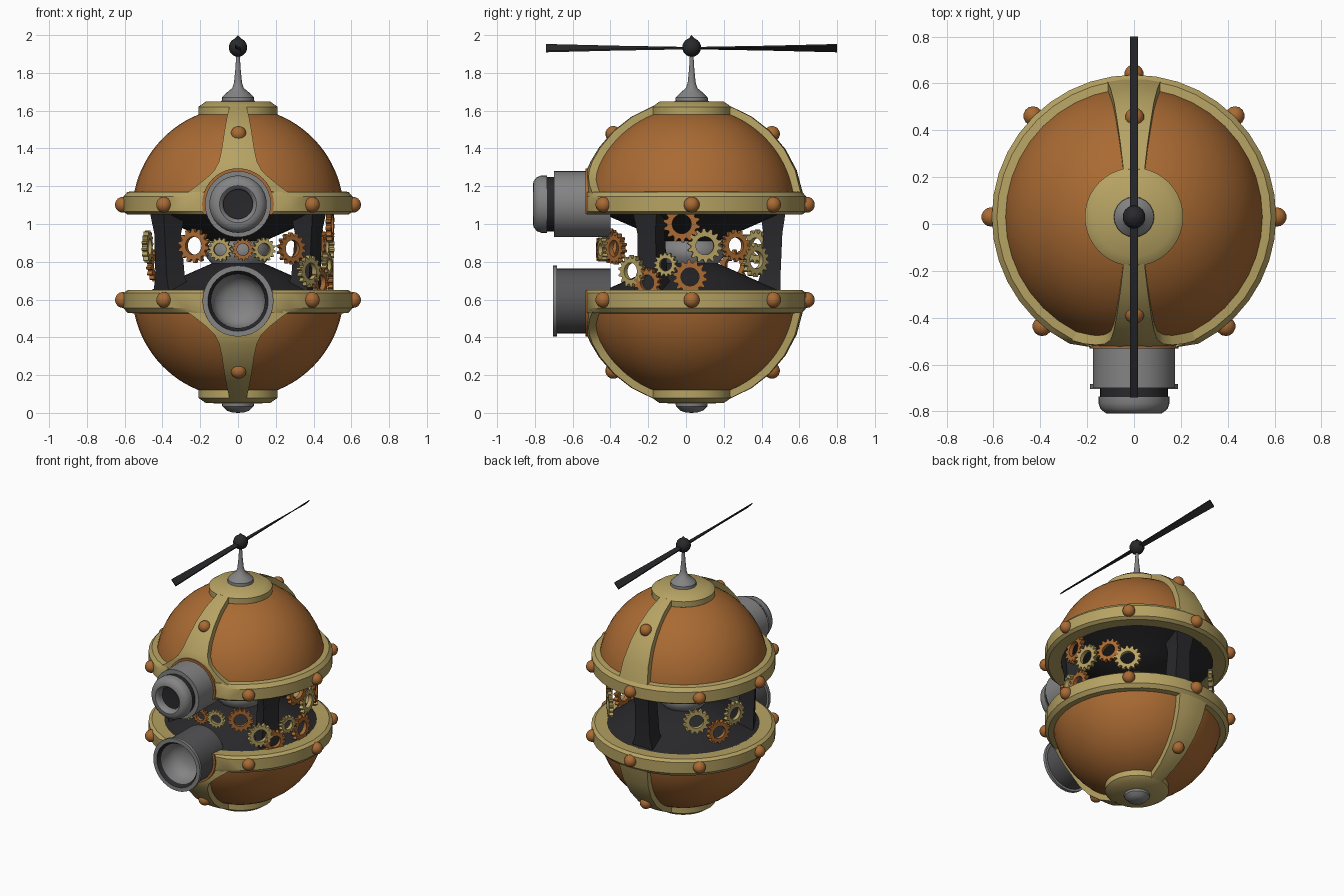
import bpy, bmesh, math
from mathutils import Matrix, Vector

if "Cube" in bpy.data.objects:
    bpy.data.objects.remove(bpy.data.objects["Cube"])

CY = 0.03            # body axis position in y
FLAT = -0.525        # flattened front of the shell


def material(name, rgb):
    m = bpy.data.materials.new(name)
    m.diffuse_color = (*rgb, 1)
    m.use_nodes = True
    m.node_tree.nodes["Principled BSDF"].inputs["Base Color"].default_value = m.diffuse_color
    return m


COPPER = material("copper", (0.40, 0.145, 0.033))
GOLD = material("brass", (0.47, 0.365, 0.125))
GREY = material("steel grey", (0.23, 0.23, 0.235))
DARKGREY = material("dark steel", (0.09, 0.09, 0.095))
BLACK = material("near black", (0.022, 0.022, 0.025))


def finish(bm, name, mat, angle=35):
    bmesh.ops.remove_doubles(bm, verts=bm.verts, dist=1e-5)
    bmesh.ops.recalc_face_normals(bm, faces=bm.faces)
    me = bpy.data.meshes.new(name)
    bm.to_mesh(me)
    bm.free()
    ob = bpy.data.objects.new(name, me)
    bpy.context.collection.objects.link(ob)
    me.materials.append(mat)
    bpy.ops.object.select_all(action='DESELECT')
    ob.select_set(True)
    bpy.context.view_layer.objects.active = ob
    bpy.ops.object.shade_smooth_by_angle(angle=math.radians(angle))
    return ob


def lathe(name, profile, mat, place=lambda v: v, seg=40, closed=False):
    """Spin (radius, height) points about z, then move each vertex by place()."""
    bm = bmesh.new()
    rings = []
    for i in range(seg):
        a = 2 * math.pi * i / seg
        rings.append([bm.verts.new(place(Vector((r * math.cos(a), r * math.sin(a), h))))
                      for r, h in profile])
    n = len(profile)
    for i in range(seg):
        p, q = rings[i], rings[(i + 1) % seg]
        for j in range(n if closed else n - 1):
            k = (j + 1) % n
            bm.faces.new((p[j], q[j], q[k], p[k]))
    bmesh.ops.remove_doubles(bm, verts=bm.verts, dist=1e-5)
    return finish(bm, name, mat)


def ball(name, loc, r, mat):
    bm = bmesh.new()
    bmesh.ops.create_uvsphere(bm, u_segments=14, v_segments=9, radius=r,
                              matrix=Matrix.Translation(loc))
    finish(bm, name, mat, 60)


def band(name, widths, d, flip):
    """Raised meridian strip; d = +1 back, -1 front; widths: (elevation deg, half width)."""
    bm = bmesh.new()
    cols = [-1, -0.5, 0, 0.5, 1]
    rows = []
    for e, w in widths:
        a = math.radians(e)
        row = []
        for R, order in ((0.60, cols), (0.53, cols[::-1])):
            for c in order:
                x = c * w
                y = CY + d * math.sqrt(max((R * math.cos(a)) ** 2 - x * x, 0.0))
                y = max(y, FLAT - 0.002 if R > 0.55 else -0.49)
                row.append(bm.verts.new(flip(Vector((x, y, 1.06 + R * math.sin(a))))))
        rows.append(row)
    n = len(rows[0])
    for p, q in zip(rows, rows[1:]):
        for j in range(n):
            bm.faces.new((p[j], p[(j + 1) % n], q[(j + 1) % n], q[j]))
    bm.faces.new(rows[0])
    bm.faces.new(rows[-1])
    finish(bm, name, GOLD)


# ---- two mirrored half shells
for half, mirror in (("upper", False), ("lower", True)):
    def flip(v, m=mirror):
        return Vector((v.x, v.y, 1.70 - v.z)) if m else v

    def body(v, f=flip):
        return f(Vector((v.x, max(v.y + CY, FLAT), v.z)))

    def shell(v, f=flip):
        return f(Vector((v.x, max(v.y + CY, -0.515), v.z)))

    arc = [(0.56 * math.cos(math.radians(t)), 1.06 + 0.56 * math.sin(math.radians(t)))
           for t in range(4, 73, 4)]
    lathe(half + "_dome", arc, COPPER, shell)
    lathe(half + "_rim", [(0.50, 1.055), (0.585, 1.05), (0.607, 1.065), (0.607, 1.145),
                          (0.585, 1.17), (0.53, 1.175)], GOLD, body, closed=True)
    lathe(half + "_cap", [(0.20, 1.57), (0.21, 1.58), (0.21, 1.62), (0.17, 1.648), (0.0, 1.652)],
          GOLD, body)
    lathe(half + "_inner_plate", [(0.53, 1.07), (0.46, 1.05), (0.30, 0.98), (0.13, 0.905),
                                  (0.0, 0.905)], BLACK, body)
    band(half + "_back_strip", [(70, 0.045), (58, 0.058), (46, 0.072), (34, 0.085),
                                (22, 0.10), (8, 0.115)], 1, flip)
    band(half + "_front_strip", [(70, 0.045), (58, 0.058), (46, 0.072), (35, 0.085),
                                 (27, 0.10), (22, 0.125), (18, 0.165), (14, 0.215), (10, 0.27),
                                 (5, 0.28)], -1, flip)

    # copper collar round the tube, cut off at the rim edge
    def collar(v, f=flip):
        return f(Vector((v.x, v.z, max(1.105 + v.y, 1.052))))
    lathe(half + "_tube_collar", [(0.19, -0.48), (0.19, -0.532), (0.10, -0.532)], COPPER, collar)

    # rivets
    for az in (0, 45, 90, 135, 180, 230, 310):
        a = math.radians(az)
        ball(half + "_rim_rivet", flip(Vector((0.61 * math.cos(a), CY + 0.61 * math.sin(a), 1.102))),
             0.042, COPPER)
    for y in (-0.385, 0.455):
        ball(half + "_strip_rivet", flip(Vector((0.003, y, 1.477))), 0.042, COPPER)

# ---- core and three pillars between the halves
lathe("core", [(0.0, 0.78), (0.13, 0.78), (0.165, 0.82), (0.17, 0.85), (0.165, 0.88),
               (0.13, 0.92), (0, 0.92)], GREY, lambda v: v + Vector((0, CY, 0)))
for az in (90, 210, 330):
    bm = bmesh.new()
    rot = Matrix.Rotation(math.radians(az), 4, 'Z')
    rows = []
    for z, r0, r1, w in ((0.63, 0.33, 0.47, 0.085), (0.72, 0.36, 0.47, 0.06),
                         (0.95, 0.38, 0.48, 0.055), (1.08, 0.36, 0.50, 0.075)):
        rows.append([bm.verts.new(rot @ Vector((x, y, z)) + Vector((0, CY, 0)))
                     for x, y in ((r0, -w), (r1, -w), (r1, w), (r0, w))])
    for p, q in zip(rows, rows[1:]):
        for j in range(4):
            bm.faces.new((p[j], p[(j + 1) % 4], q[(j + 1) % 4], q[j]))
    finish(bm, "pillar", BLACK)


# ---- gears standing around the gap: azimuth, height, radius, colour
def gear(az, z, r, mat, teeth=14):
    bm = bmesh.new()
    a = math.radians(az)
    m = (Matrix.Translation((0.49 * math.cos(a), CY + 0.49 * math.sin(a), z))
         @ Matrix.Rotation(a, 4, 'Z') @ Matrix.Rotation(math.pi / 2, 4, 'Y'))
    n = teeth * 4
    loops = []
    for i in range(n):
        t = 2 * math.pi * i / n
        ro = r if i % 4 < 2 else r * 0.8
        loops.append([bm.verts.new(m @ Vector((q * math.cos(t), q * math.sin(t), h)))
                      for q, h in ((ro, -0.014), (ro, 0.014), (r * 0.52, 0.014), (r * 0.52, -0.014))])
    for i in range(n):
        p, q = loops[i], loops[(i + 1) % n]
        for j in range(4):
            bm.faces.new((p[j], p[(j + 1) % 4], q[(j + 1) % 4], q[j]))
    finish(bm, "gear", mat, 25)


for az, z, r, mat in (
        (242, 0.885, 0.092, COPPER), (259, 0.865, 0.064, GOLD), (273, 0.865, 0.06, COPPER),
        (286, 0.865, 0.064, GOLD), (305, 0.87, 0.085, COPPER), (320, 0.75, 0.085, GOLD),
        (332, 0.69, 0.078, COPPER), (344, 0.785, 0.064, GOLD), (354, 1.0, 0.098, COPPER),
        (359, 0.72, 0.092, COPPER), (8, 0.885, 0.092, GOLD), (28, 0.885, 0.085, COPPER),
        (43, 0.81, 0.09, GOLD), (135, 0.88, 0.09, GOLD), (153, 0.78, 0.085, COPPER),
        (168, 0.88, 0.085, GOLD)):
    gear(az, z, r, mat)


# ---- front tubes, spun about y
def tube(name, profile, mat, z):
    lathe(name, profile, mat, lambda v: Vector((v.x, v.z, z + v.y)), 32)


tube("eye_barrel", [(0.0, -0.40), (0.175, -0.40), (0.175, -0.70), (0.13, -0.70)], GREY, 1.105)
tube("eye_groove", [(0.145, -0.70), (0.145, -0.74)], BLACK, 1.105)
tube("eye_cap", [(0.14, -0.735), (0.152, -0.737), (0.152, -0.765), (0.143, -0.79), (0.12, -0.808),
                 (0.098, -0.81), (0.085, -0.80), (0.078, -0.785), (0.078, -0.75)], GREY, 1.105)
tube("eye_pupil", [(0.08, -0.76), (0.0, -0.755)], BLACK, 1.105)
tube("lower_barrel", [(0.0, -0.40), (0.172, -0.40), (0.172, -0.685)], DARKGREY, 0.592)
tube("lower_barrel_rim", [(0.17, -0.683), (0.188, -0.683), (0.188, -0.705), (0.16, -0.705)],
     GREY, 0.592)
tube("lower_barrel_lip", [(0.16, -0.705), (0.143, -0.68)], BLACK, 0.592)
tube("lower_barrel_bore", [(0.143, -0.68), (0.14, -0.62), (0.115, -0.57), (0.07, -0.545),
                           (0.0, -0.535)], GREY, 0.592)

# ---- mast, propeller and bottom knob
on_axis = lambda v: v + Vector((0, CY, 0))
lathe("mast", [(0.087, 1.64), (0.085, 1.67), (0.06, 1.695), (0.03, 1.72), (0.021, 1.75),
               (0.014, 1.82), (0.008, 1.92)], GREY, on_axis, 20)
lathe("bottom_knob", [(0.087, 0.06), (0.083, 0.035), (0.06, 0.012), (0.03, 0.002), (0, 0.0)],
      GREY, on_axis, 24)
ball("propeller_hub", (0, CY, 1.935), 0.05, BLACK)
lathe("hub_tip", [(0.022, 1.975), (0.0, 2.0)], BLACK, on_axis, 12)
bm = bmesh.new()
for d in (-1, 1):
    rows = []
    for t, tilt in ((0.0, 0.002), (0.4, 0.009), (0.77, 0.018)):
        rows.append([bm.verts.new((x, CY + d * t, 1.931 + d * s * tilt + h))
                     for x, s, h in ((-0.017, -1, -0.004), (0.017, 1, -0.004),
                                     (0.017, 1, 0.004), (-0.017, -1, 0.004))])
    for p, q in zip(rows, rows[1:]):
        for j in range(4):
            bm.faces.new((p[j], p[(j + 1) % 4], q[(j + 1) % 4], q[j]))
    bm.faces.new(rows[-1])
finish(bm, "propeller_blades", BLACK)
